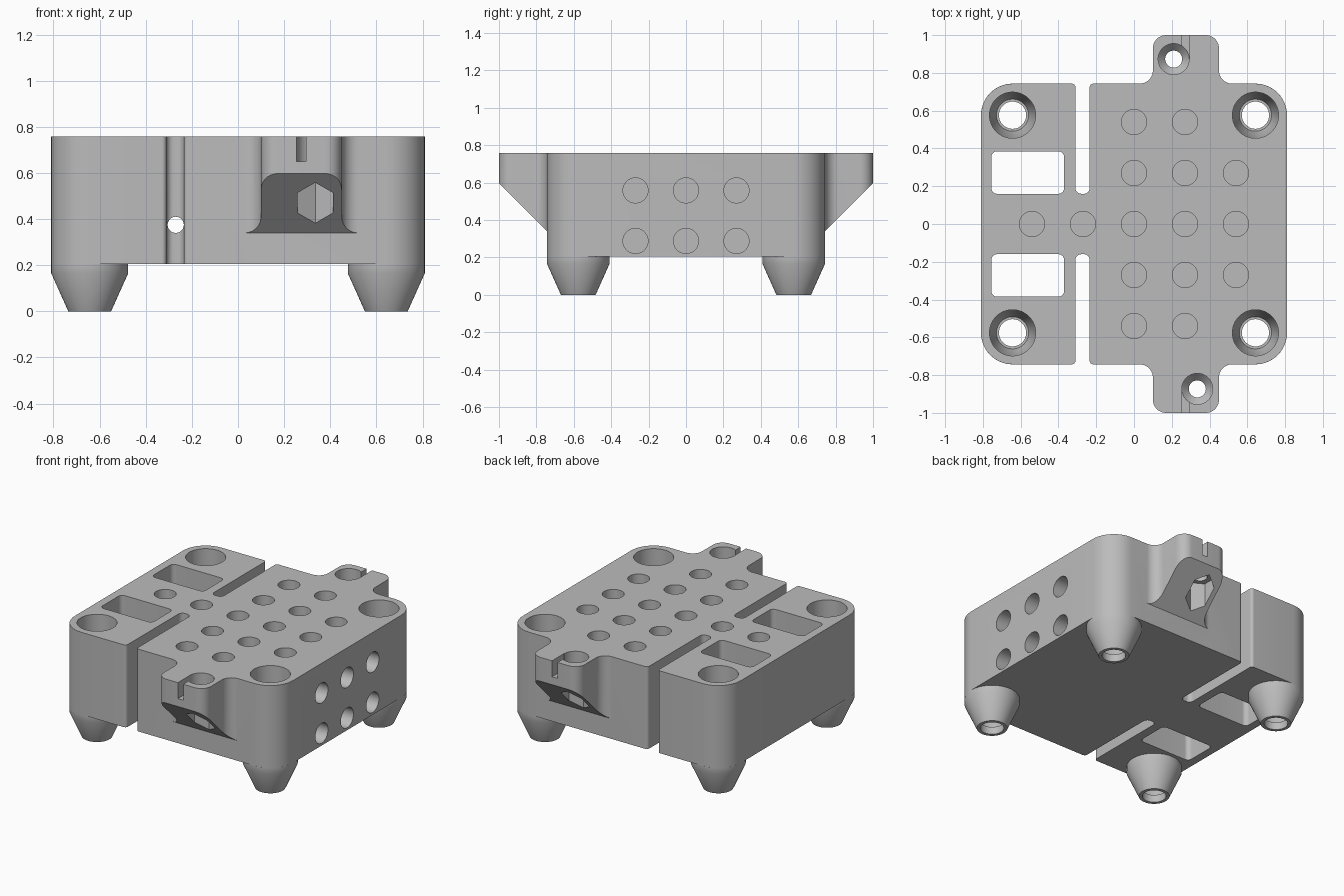
import bpy, bmesh
from math import pi, sin, cos, radians
from mathutils import Matrix, Vector

cube = bpy.data.objects.get("Cube")
if cube:
    bpy.data.objects.remove(cube)

TOP, BASE, W = 0.757, 0.205, 0.743     # deck height, underside height, half depth
LEG_X, LEG_Y, LEG_R = 0.643, 0.576, 0.167
PITCH, PEG_R = 0.27, 0.067
SIDES = (-1, 1)

grey = bpy.data.materials.new("plain grey")
grey.use_nodes = True
grey.diffuse_color = (0.5, 0.5, 0.5, 1)
grey.node_tree.nodes["Principled BSDF"].inputs["Base Color"].default_value = grey.diffuse_color


def rounded(corners, steps=10):
    """Outline from right-angle corners (x, y, radius)."""
    out = []
    for i, (x, y, r) in enumerate(corners):
        p = Vector((x, y))
        a = p + (Vector(corners[i - 1][:2]) - p).normalized() * r
        b = p + (Vector(corners[(i + 1) % len(corners)][:2]) - p).normalized() * r
        c = a + b - p
        for k in range(steps + 1):
            t = pi / 2 * k / steps
            out.append(c + (a - c) * cos(t) + (b - c) * (1 - 0) * sin(t))
    return out


def rect(x0, x1, y0, y1):
    return [(x0, y0), (x1, y0), (x1, y1), (x0, y1)]


def prism(bm, outline, lo, hi, axis="z"):
    """Extrude an outline along an axis: (x, y), (y, z) or (x, z) plane."""
    place = {"z": lambda u, v, w: (u, v, w),
             "x": lambda u, v, w: (w, u, v),
             "y": lambda u, v, w: (u, w, v)}[axis]
    ends = [[bm.verts.new(place(p[0], p[1], w)) for p in outline] for w in (lo, hi)]
    bm.faces.new(ends[0])
    bm.faces.new(ends[1])
    n = len(outline)
    for i in range(n):
        j = (i + 1) % n
        bm.faces.new((ends[0][i], ends[0][j], ends[1][j], ends[1][i]))


def circle(x, y, r, n=48, turn=0.0):
    return [(x + r * cos(turn + 2 * pi * i / n), y + r * sin(turn + 2 * pi * i / n))
            for i in range(n)]


def lathe(bm, x, y, profile, n=64, ring=False):
    """Turn (radius, height) points about a vertical axis, capped or as a closed ring."""
    rows = [[bm.verts.new((px, py, z)) for px, py in circle(x, y, r, n)] for r, z in profile]
    pairs = list(zip(rows, rows[1:]))
    if ring:
        pairs.append((rows[-1], rows[0]))
    else:
        bm.faces.new(rows[0])
        bm.faces.new(rows[-1])
    for a, b in pairs:
        for i in range(n):
            j = (i + 1) % n
            bm.faces.new((a[i], a[j], b[j], b[i]))


def finish(bm, name):
    bmesh.ops.recalc_face_normals(bm, faces=bm.faces)
    mesh = bpy.data.meshes.new(name)
    bm.to_mesh(mesh)
    bm.free()
    mesh.materials.append(grey)
    obj = bpy.data.objects.new(name, mesh)
    bpy.context.collection.objects.link(obj)
    return obj


def activate(obj):
    bpy.ops.object.select_all(action="DESELECT")
    obj.select_set(True)
    bpy.context.view_layer.objects.active = obj


def cut(obj, bm):
    cutter = finish(bm, "cutter")
    cutter.hide_render = True
    mod = obj.modifiers.new("cut", "BOOLEAN")
    mod.operation, mod.solver, mod.object = "DIFFERENCE", "EXACT", cutter
    activate(obj)
    bpy.ops.object.modifier_apply(modifier=mod.name)
    bpy.data.objects.remove(cutter)


# Body block with end tabs and two side slots
half = [(0.81, W, LEG_R), (0.45, W, 0.07), (0.45, 1, 0.07), (0.1, 1, 0.07), (0.1, W, 0.07),
        (-0.235, W, 0.02), (-0.235, 0.16, 0.03), (-0.31, 0.16, 0.03), (-0.31, W, 0.02),
        (-0.81, W, LEG_R)]
bm = bmesh.new()
prism(bm, rounded(half + [(x, -y, r) for x, y, r in reversed(half)]), BASE, TOP)
body = finish(bm, "body")

# Sloped tab undersides and rectangular windows
bm = bmesh.new()
for s in SIDES:
    prism(bm, [(s * W, 0.34), (s * 1.1, 0.34 + 1.1 - W), (s * 1.1, 0.1), (s * W, 0.1)],
          0.0, 0.55, "x")
    y0, y1 = sorted((s * 0.16, s * 0.385))
    prism(bm, rounded([(x, y, 0.03) for x, y in rect(-0.755, -0.37, y0, y1)]), 0.1, 0.9)
cut(body, bm)

# Corner bores, peg holes, side holes, cross hole and tab screw holes
tabs = [(0.335, -0.873, -1), (0.21, 0.873, 1)]
bm = bmesh.new()
for sx in SIDES:
    for sy in SIDES:
        lathe(bm, sx * LEG_X, sy * LEG_Y, [(0.122, 0.1), (0.122, 0.9)])
for row, columns in {0: range(-2, 3), 1: range(3), 2: range(2)}.items():
    for y in {row, -row}:
        for col in columns:
            prism(bm, circle(col * PITCH, y * PITCH, PEG_R), TOP - 0.2, 0.9)
for y in (-PITCH, 0, PITCH):
    for z in (0.288, 0.558):
        prism(bm, circle(y, z, PEG_R), 0.62, 0.9, "x")
prism(bm, circle(-PITCH, 0.375, 0.035), -0.2, 0.2, "y")
for x, y, s in tabs:
    lathe(bm, x, y, [(0.082, 0.9), (0.082, 0.65), (0.045, 0.61), (0.045, 0.2)])
cut(body, bm)

# Hexagonal nut pockets and thread grooves in the tabs
bm = bmesh.new()
for x, y, s in tabs:
    prism(bm, circle(x, y, 0.088, 6, pi / 2), 0.3, 0.58)
    prism(bm, rect(0.254, 0.294, *sorted((y, s * 1.1))), 0.65, 0.9)
cut(body, bm)

# Hollow tapered legs
parts = [body]
for sx, side in zip(SIDES, ("right", "left")):
    for sy, end in zip(SIDES, ("front", "back")):
        bm = bmesh.new()
        lathe(bm, sx * LEG_X, sy * LEG_Y,
              [(0.093, 0), (LEG_R, 0.165), (LEG_R, BASE), (0.122, BASE), (0.122, 0.165),
               (0.085, 0.05), (0.072, 0.05), (0.072, 0)], ring=True)
        parts.append(finish(bm, f"{end}_{side}_leg"))

for obj in parts:
    activate(obj)
    bpy.ops.object.shade_smooth_by_angle(angle=radians(25))
